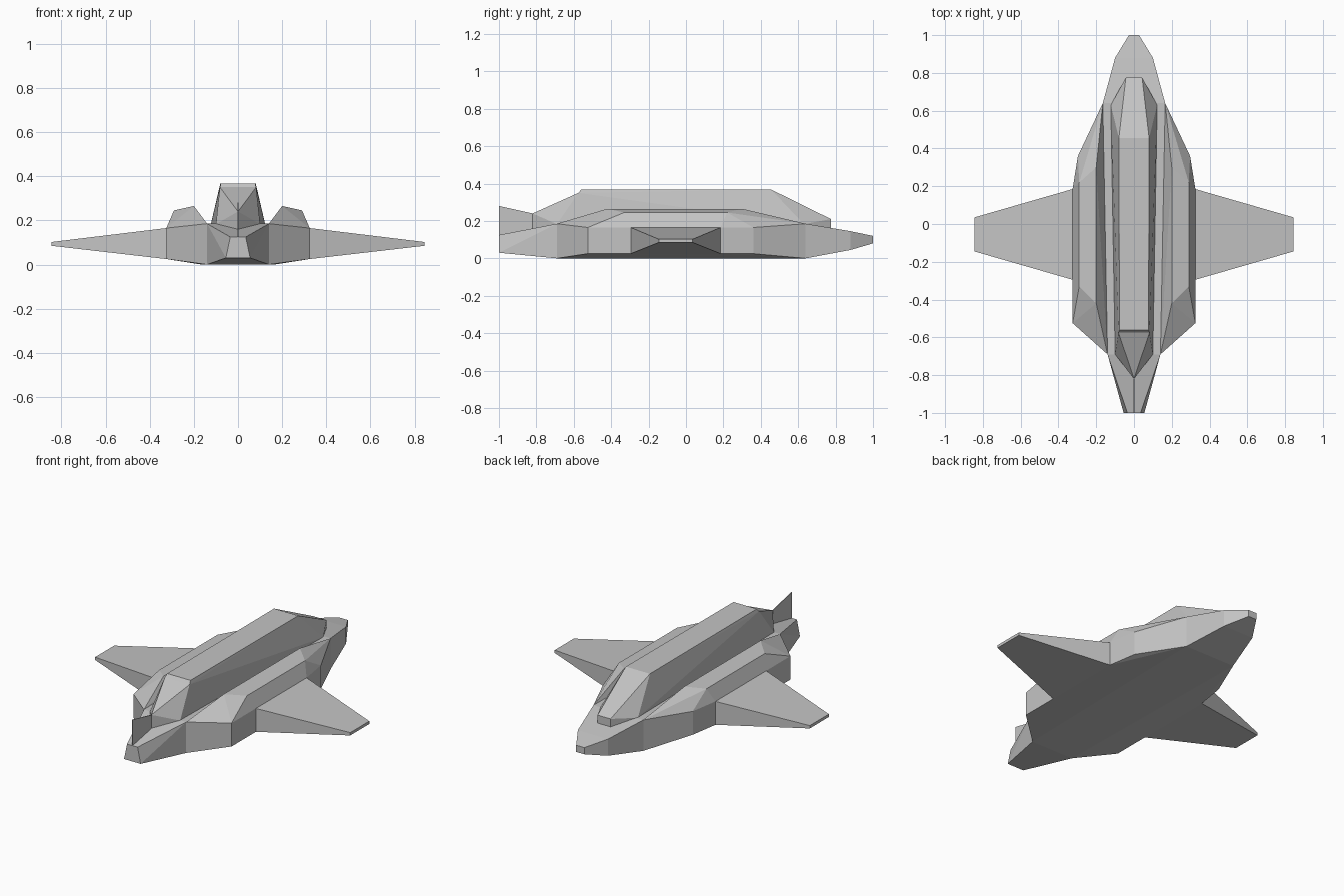
import bpy
import bmesh
from math import radians

old = bpy.data.objects.get("Cube")
if old:
    bpy.data.objects.remove(old, do_unlink=True)

grey = bpy.data.materials.new("hull grey")
grey.use_nodes = True
colour = (0.55, 0.55, 0.55, 1)
grey.diffuse_color = colour
grey.node_tree.nodes["Principled BSDF"].inputs["Base Color"].default_value = colour


def mirrored(points):
    return points + [(-x, y, z) for x, y, z in points if x]


def solid(name, points):
    """Flat-faced convex part wrapped around its corner points."""
    bm = bmesh.new()
    for p in points:
        bm.verts.new(p)
    made = bmesh.ops.convex_hull(bm, input=bm.verts)
    spare = {g for g in made["geom_interior"] + made["geom_unused"]
             if isinstance(g, bmesh.types.BMVert)}
    bmesh.ops.delete(bm, geom=list(spare), context="VERTS")
    bmesh.ops.dissolve_limit(bm, angle_limit=radians(1), verts=bm.verts, edges=bm.edges)
    bmesh.ops.recalc_face_normals(bm, faces=bm.faces)
    mesh = bpy.data.meshes.new(name)
    bm.to_mesh(mesh)
    bm.free()
    mesh.materials.append(grey)
    obj = bpy.data.objects.new(name, mesh)
    bpy.context.collection.objects.link(obj)
    return obj


def pair(name, points):
    solid("left_" + name, points)
    solid("right_" + name, [(-x, y, z) for x, y, z in points])


# Central hull: y, bottom half width, top half width, bottom z, top z
sections = [(-1, .055, .035, .03, .125), (-.69, .14, .14, 0, .185),
            (.64, .165, .165, 0, .185), (.88, .1, .1, .045, .145),
            (1, .027, .027, .08, .12)]
hull = []
for y, wide_low, wide_high, low, high in sections:
    hull += [(wide_low, y, low), (wide_high, y, high)]
solid("central_hull", mirrored(hull))

# Side pods: outline walls topped by a sloping ridge
outline = [(.14, -.69, 0, .185), (.325, -.525, .025, .165), (.325, .185, .025, .165),
           (.297, .36, .025, .165), (.165, .64, 0, .185)]
pod = [(x, y, z) for x, y, low, high in outline for z in (low, high)]
pod += [(.2, -.42, .265), (.29, -.33, .245), (.29, .22, .245), (.2, .3, .265)]
pair("side_pod", pod)

# Wings tapering to a thin tip
pair("wing", [(.325, -.295, .025), (.325, -.295, .165), (.325, .185, .025), (.325, .185, .165),
              (.845, -.145, .085), (.845, -.145, .102), (.845, .035, .085), (.845, .035, .102)])

# Raised cabin with a sloped end
rear = [(.082, -.575, .35), (.1, -.69, .183)]
solid("cabin", mirrored(rear + [(.077, -.56, .368), (.08, .455, .368), (.123, .63, .183),
                                (.043, .775, .21), (.043, .775, .16)]))

# Pointed fairing running down to the fin
solid("cabin_fairing", mirrored(rear + [(0, -.82, .24), (0, -.82, .15)]))

# Thin upright fin
profile = [(-.82, .24), (-1, .28), (-1, .12), (-.82, .14)]
solid("tail_fin", mirrored([(.002, y, z) for y, z in profile]))
